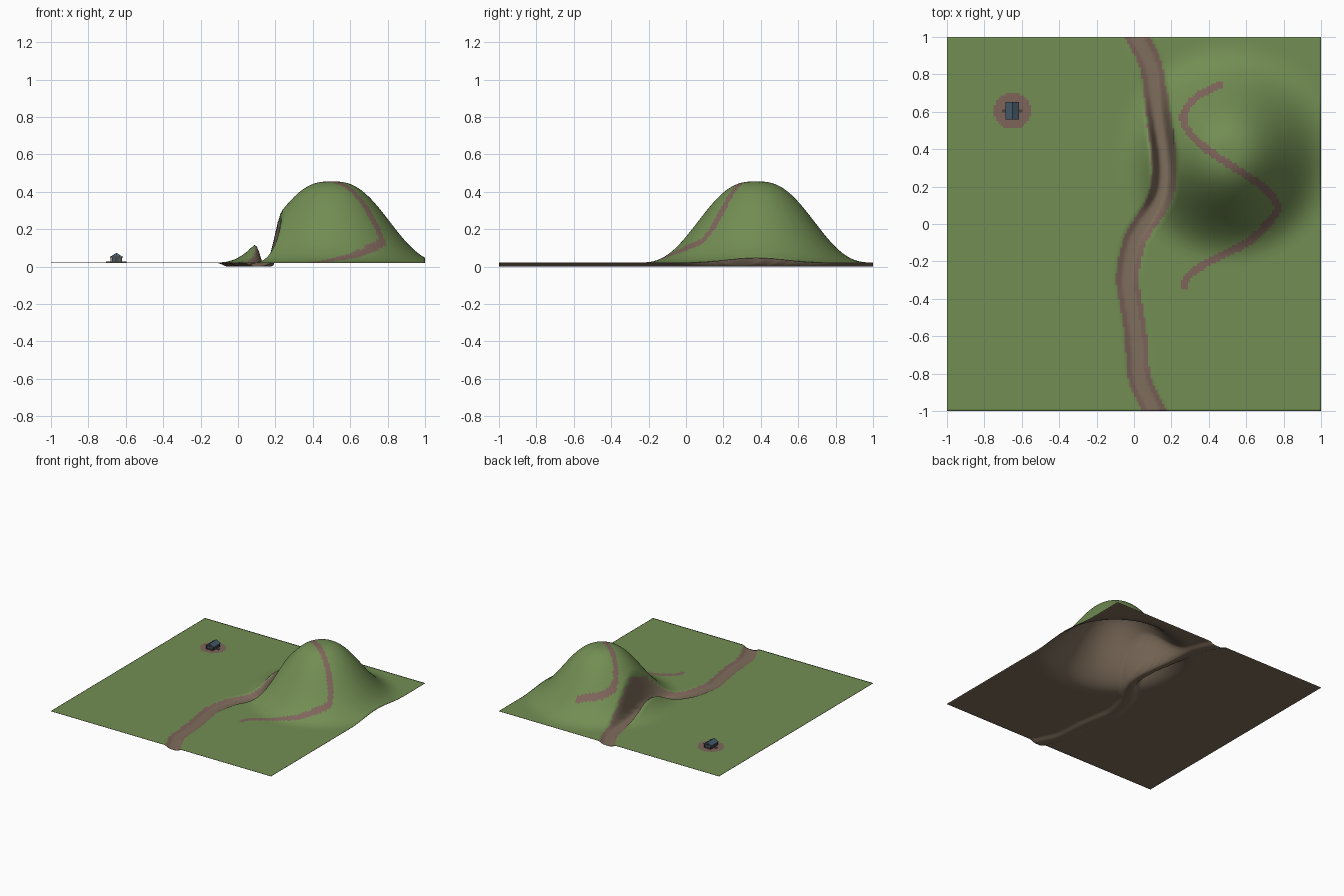
import bpy, bmesh, math
from mathutils import Vector, Matrix

cube = bpy.data.objects.get("Cube")
if cube:
    bpy.data.objects.remove(cube)


def material(name, rgb):
    m = bpy.data.materials.new(name)
    m.use_nodes = True
    m.diffuse_color = (*rgb, 1)
    m.node_tree.nodes["Principled BSDF"].inputs["Base Color"].default_value = (*rgb, 1)
    return m


GRASS = material("grass green", (0.17, 0.27, 0.087))
DIRT = material("trodden dirt", (0.21, 0.13, 0.105))
EARTH = material("bare earth", (0.21, 0.155, 0.107))
SLATE = material("slate blue", (0.06, 0.10, 0.14))
TIMBER = material("dark timber", (0.07, 0.055, 0.045))

GROUND, BED, SHELL = 0.022, 0.003, 0.003
HILL, HILL_RADIUS, HILL_HEIGHT = Vector((0.5, 0.375)), 0.625, 0.433
HUT = Vector((-0.65, 0.605))


def smooth(points, steps=8):
    """Catmull-Rom curve through the points."""
    p = [Vector(q) for q in points]
    p = [2 * p[0] - p[1]] + p + [2 * p[-1] - p[-2]]
    out = []
    for a, b, c, d in zip(p, p[1:], p[2:], p[3:]):
        for i in range(steps):
            t = i / steps
            out.append(0.5 * (2 * b + (c - a) * t + (2 * a - 5 * b + 4 * c - d) * t * t
                              + (3 * b - a - 3 * c + d) * t ** 3))
    return out + [p[-2]]


# River centre line and hill trail
river = smooth([(0.12, -1.02), (0.06, -0.9), (0.025, -0.8), (0.01, -0.6), (-0.02, -0.4),
                (-0.035, -0.28), (0.0, -0.1), (0.055, 0.0), (0.12, 0.1), (0.155, 0.2),
                (0.16, 0.35), (0.125, 0.6), (0.1, 0.8), (0.07, 0.9), (0.005, 1.02)])
trail = smooth([(0.46, 0.745), (0.35, 0.69), (0.28, 0.62), (0.265, 0.55), (0.32, 0.46),
                (0.43, 0.37), (0.57, 0.28), (0.7, 0.19), (0.765, 0.1), (0.73, 0.02),
                (0.62, -0.09), (0.5, -0.155), (0.38, -0.215), (0.29, -0.28), (0.265, -0.335)])


def distance(p, line):
    best = 9
    for a, b in zip(line, line[1:]):
        ab = b - a
        t = max(0, min(1, (p - a).dot(ab) / ab.length_squared))
        best = min(best, (p - a - ab * t).length)
    return best


def river_distance(p):
    return distance(p, river) if -0.2 < p.x < 0.35 else 9


def hill_height(p):
    t = max(0, 1 - (p - HILL).length / HILL_RADIUS)
    return HILL_HEIGHT * t ** 3 * (10 - 15 * t + 6 * t * t)


def height(p):
    t = max(0, min(1, (river_distance(p) - 0.02) / 0.055))
    land = GROUND + hill_height(p)
    return BED + (land - BED) * t * t * (3 - 2 * t)


def ground_colour(p):
    d = river_distance(p)
    if d < 0.033 or (d < 0.068 and hill_height(p) > 0.05):
        return 2
    if d < 0.06 or (p - HUT).length < 0.098:
        return 1
    if 0.2 < p.x < 0.85 and -0.4 < p.y < 0.8 and distance(p, trail) < 0.02:
        return 1
    return 0


def add_object(name, bm, mats):
    mesh = bpy.data.meshes.new(name)
    bm.to_mesh(mesh)
    bm.free()
    for m in mats:
        mesh.materials.append(m)
    ob = bpy.data.objects.new(name, mesh)
    bpy.context.collection.objects.link(ob)
    return ob


# Terrain sheet with hill, carved river bed and earth underside
bm = bmesh.new()
bmesh.ops.create_grid(bm, x_segments=160, y_segments=160, size=1)
for v in bm.verts:
    v.co.z = height(v.co.xy)
for f in bm.faces:
    f.smooth = True
    f.material_index = ground_colour(f.calc_center_median().xy)
terrain = add_object("terrain", bm, [GRASS, DIRT, EARTH])
shell = terrain.modifiers.new("earth underside", "SOLIDIFY")
shell.thickness = SHELL
shell.offset = -1
shell.material_offset = 2
shell.material_offset_rim = 2


# Hut parts, placed relative to the hut centre on the ground
def box(name, x, y, z, size, mat, tilt=0):
    bm = bmesh.new()
    bmesh.ops.create_cube(bm, size=1)
    bm.transform(Matrix.Translation((HUT.x + x, HUT.y + y, GROUND + z))
                 @ Matrix.Rotation(tilt, 4, "Y") @ Matrix.Diagonal((*size, 1)))
    return add_object(name, bm, [mat])


box("hut_floor", 0, 0, 0.003, (0.062, 0.094, 0.006), TIMBER)

# Gabled walls
bm = bmesh.new()
outline = [(-0.025, 0.005), (0.025, 0.005), (0.025, 0.03), (0, 0.046), (-0.025, 0.03)]
face = bm.faces.new([bm.verts.new((HUT.x + x, HUT.y - 0.042, GROUND + z)) for x, z in outline])
moved = bmesh.ops.extrude_face_region(bm, geom=[face])["geom"]
bmesh.ops.translate(bm, vec=(0, 0.084, 0),
                    verts=[g for g in moved if isinstance(g, bmesh.types.BMVert)])
bmesh.ops.recalc_face_normals(bm, faces=bm.faces)
add_object("hut_walls", bm, [SLATE])

for side, label in ((1, "left"), (-1, "right")):
    box(f"{label}_roof_slope", side * 0.017, 0, 0.038, (0.042, 0.094, 0.004), SLATE, side * 0.57)
    box(f"{label}_step", side * 0.043, 0, 0.002, (0.024, 0.016, 0.004), TIMBER)
    for end, where in ((-1, "front"), (1, "back")):
        box(f"{label}_{where}_post", side * 0.028, end * 0.045, 0.015, (0.005, 0.005, 0.03), TIMBER)
for end, where in ((-1, "front"), (1, "back")):
    box(f"{where}_beam", 0, end * 0.045, 0.03, (0.07, 0.005, 0.005), TIMBER)
    box(f"{where}_door", 0, end * 0.0425, 0.016, (0.014, 0.002, 0.022), TIMBER)
